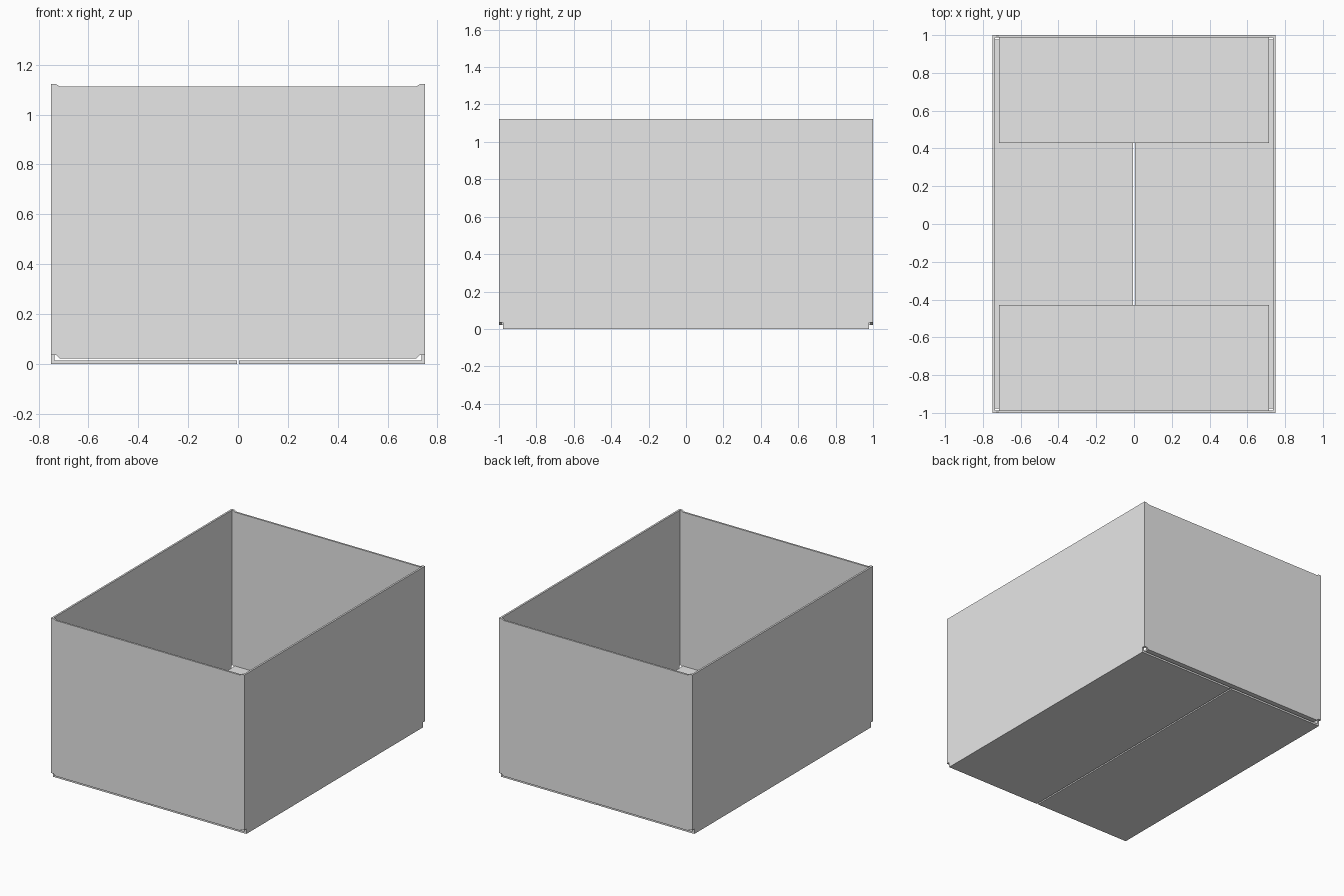
import bpy
import bmesh
from mathutils import Vector

cube = bpy.data.objects.get("Cube")
if cube:
    bpy.data.objects.remove(cube, do_unlink=True)

# Half width, half depth, height and board thickness
W, D, H, T = 0.75, 1.0, 1.122, 0.013
NOTCH = 0.035    # height of the corner cut-outs
END_Z = 0.022    # underside of the end panels

card = bpy.data.materials.new("grey card")
card.use_nodes = True
card.diffuse_color = (0.8, 0.8, 0.8, 1)
card.node_tree.nodes["Principled BSDF"].inputs["Base Color"].default_value = (0.8, 0.8, 0.8, 1)


def prism(name, outline, push):
    """Extrude a flat outline by a vector into a closed solid."""
    bm = bmesh.new()
    face = bm.faces.new([bm.verts.new(p) for p in outline])
    new = bmesh.ops.extrude_face_region(bm, geom=[face])["geom"]
    moved = [v for v in new if isinstance(v, bmesh.types.BMVert)]
    bmesh.ops.translate(bm, verts=moved, vec=Vector(push))
    bmesh.ops.recalc_face_normals(bm, faces=bm.faces)
    mesh = bpy.data.meshes.new(name)
    bm.to_mesh(mesh)
    bm.free()
    mesh.materials.append(card)
    ob = bpy.data.objects.new(name, mesh)
    bpy.context.collection.objects.link(ob)
    return ob


def mirrored(right, top):
    """Complete a symmetric outline from its right half, listed upward."""
    return right + top + [(-a, b) for a, b in reversed(right + top)]


for s, side, end in ((1, "left", "back"), (-1, "right", "front")):
    # Long side wall, narrowed at the foot where it folds under
    foot = D - 0.022
    shape = mirrored([(foot, 0), (foot, NOTCH), (D, NOTCH)], [(D, H)])
    prism(side + "_wall", [(s * W, y, z) for y, z in shape], (-s * T, 0, 0))

    # Outer floor flap, meeting its twin at the centre slit
    flap = [(W - T, 0), (0.005, 0), (0.005, T), (W - T, T)]
    prism(side + "_floor_flap", [(s * x, -foot, z) for x, z in flap], (0, 2 * foot, 0))

    # End wall with slanted corners on its top and bottom folds
    inner = W - T
    shape = mirrored([(0.715, END_Z), (0.73, NOTCH), (inner, NOTCH)],
                     [(inner, H), (0.73, H), (0.715, H - 0.009)])
    prism(end + "_wall", [(x, s * D, z) for x, z in shape], (0, -s * T, 0))

    # Short inner flap folded in above the floor
    flap = [(D - T, END_Z), (0.43, END_Z), (0.43, END_Z + T), (D - T, END_Z + T)]
    prism(end + "_inner_flap", [(-0.715, s * y, z) for y, z in flap], (1.43, 0, 0))
